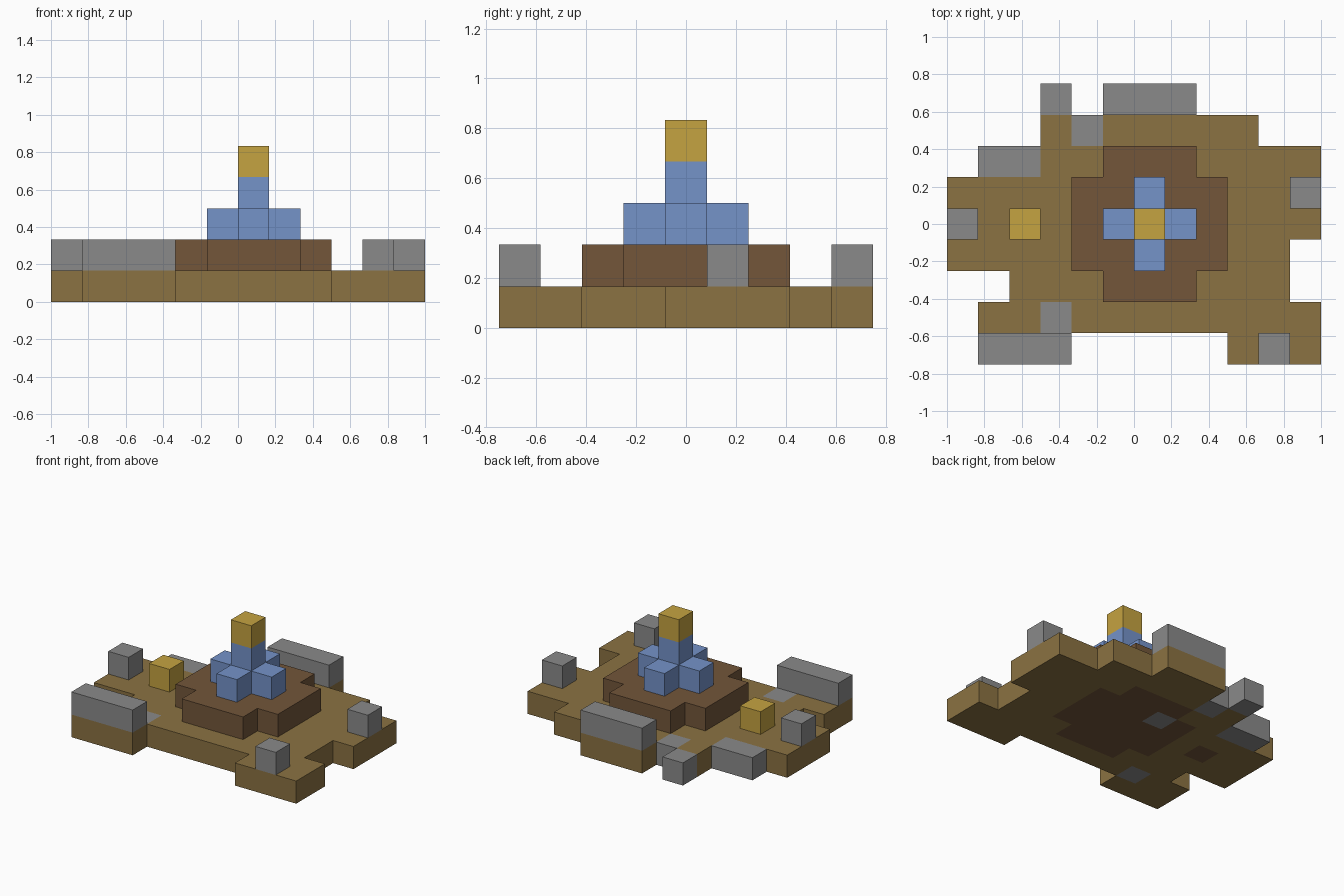
import bpy, bmesh
from mathutils import Vector

cube = bpy.data.objects.get("Cube")
if cube:
    bpy.data.objects.remove(cube, do_unlink=True)

CELL = 1 / 6
ORIGIN = Vector((-1, -0.75, 0))


def material(name, rgb):
    linear = [((c / 255 + 0.055) / 1.055) ** 2.4 for c in rgb]
    m = bpy.data.materials.new(name)
    m.use_nodes = True
    m.diffuse_color = (*linear, 1)
    bsdf = next(n for n in m.node_tree.nodes if n.type == "BSDF_PRINCIPLED")
    bsdf.inputs["Base Color"].default_value = (*linear, 1)
    bsdf.inputs["Roughness"].default_value = 0.9
    return m


earth = material("earth brown", (139, 114, 66))
wood = material("dark brown", (115, 86, 58))
stone = material("stone grey", (138, 138, 138))
water = material("soft blue", (117, 147, 201))
gold = material("gold", (197, 163, 65))

# Ground plan, back row first: b earth, d dark brown, g stone
PLAN = [
    "...g.bbb....",
    "...bgbbbbb..",
    ".ggbbdddbbbb",
    "bbbbdgdddbbb",
    "bbdbdddddbbb",
    "bbbbdddddbb.",
    "..bbbdddbbb.",
    ".bbgbbbbbbbb",
    ".bbb.....bbb",
]


def plan_cells(letter):
    return {(x, y, 0) for y, row in enumerate(reversed(PLAN))
            for x, c in enumerate(row) if c == letter}


def block(x0, x1, y0, y1, z):
    return {(x, y, z) for x in range(x0, x1 + 1) for y in range(y0, y1 + 1)}


# Each part is a set of grid cells with one colour
parts = {
    "ground": (plan_cells("b"), earth),
    "plaza_foundation": (plan_cells("d"), wood),
    "flush_stones": (plan_cells("g"), stone),
    "plaza_step": (block(5, 7, 2, 6, 1) | block(4, 8, 3, 5, 1), wood),
    "front_wall": (block(1, 3, 0, 0, 1), stone),
    "back_wall": (block(5, 7, 8, 8, 1), stone),
    "front_post": (block(10, 10, 0, 0, 1), stone),
    "left_post": (block(11, 11, 5, 5, 1), stone),
    "right_post": (block(0, 0, 4, 4, 1), stone),
    "gold_block": (block(2, 2, 4, 4, 1), gold),
    "fountain_base": (block(5, 7, 4, 4, 2) | block(6, 6, 3, 5, 2), water),
    "fountain_column": (block(6, 6, 4, 4, 3), water),
    "fountain_cap": (block(6, 6, 4, 4, 4), gold),
}
filled = set().union(*(cells for cells, _ in parts.values()))


def build(name, cells, mat):
    """Skin the cells with outward quads wherever no other cell touches."""
    bm = bmesh.new()
    for cell in sorted(cells):
        centre = Vector(cell) + Vector((0.5, 0.5, 0.5))
        for axis in range(3):
            for sign in (-1, 1):
                n = Vector((0, 0, 0))
                n[axis] = sign
                if tuple(int(a + b) for a, b in zip(cell, n)) in filled:
                    continue
                u = Vector((0, 0, 0))
                u[(axis + 1) % 3] = 1
                v = n.cross(u)
                corners = [centre + (n + u * a + v * b) / 2
                           for a, b in ((-1, -1), (1, -1), (1, 1), (-1, 1))]
                bm.faces.new([bm.verts.new(ORIGIN + p * CELL) for p in corners])
    bmesh.ops.remove_doubles(bm, verts=bm.verts, dist=0.001)
    mesh = bpy.data.meshes.new(name)
    bm.to_mesh(mesh)
    bm.free()
    mesh.materials.append(mat)
    bpy.context.collection.objects.link(bpy.data.objects.new(name, mesh))


for part, (cells, mat) in parts.items():
    build(part, cells, mat)
